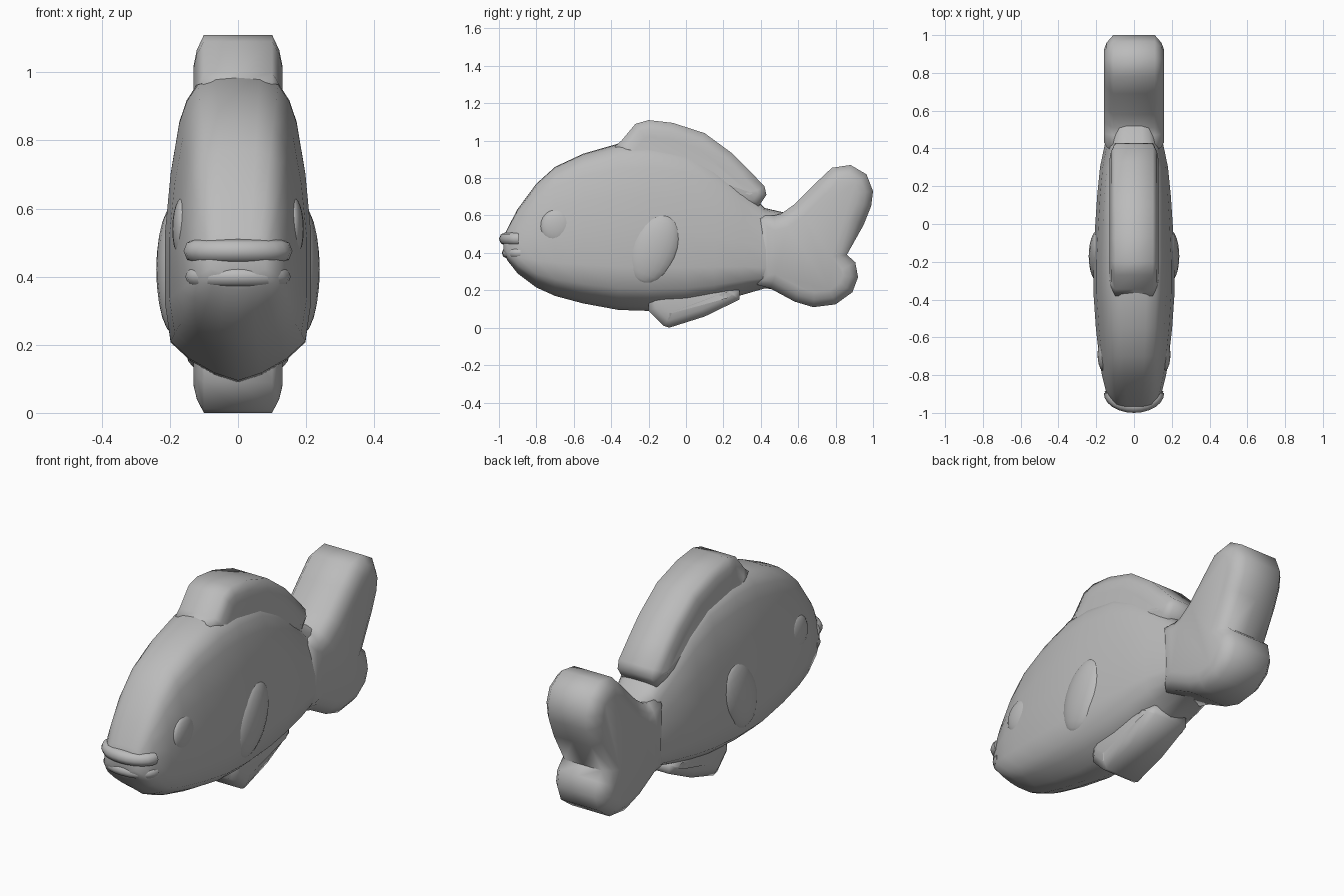
import bpy, bmesh, math
from mathutils import Vector

if "Cube" in bpy.data.objects:
    bpy.data.objects.remove(bpy.data.objects["Cube"])

GREY = (0.5, 0.5, 0.5, 1)
mat = bpy.data.materials.new("plain grey")
mat.use_nodes = True
mat.diffuse_color = GREY
mat.node_tree.nodes["Principled BSDF"].inputs["Base Color"].default_value = GREY


def finish(name, bm, angle=75):
    bmesh.ops.recalc_face_normals(bm, faces=bm.faces)
    mesh = bpy.data.meshes.new(name)
    bm.to_mesh(mesh)
    bm.free()
    mesh.materials.append(mat)
    obj = bpy.data.objects.new(name, mesh)
    bpy.context.collection.objects.link(obj)
    bpy.ops.object.select_all(action='DESELECT')
    obj.select_set(True)
    bpy.context.view_layer.objects.active = obj
    bpy.ops.object.shade_smooth_by_angle(angle=math.radians(angle))
    return obj


def loft(name, sections, profile):
    """Rings along y; profile holds (width share, height share) from top to bottom."""
    bm = bmesh.new()
    loop = profile + [(-x, z) for x, z in profile[-2:0:-1]]
    rings = [[bm.verts.new((x * w, y, lo + z * (hi - lo))) for x, z in loop]
             for y, hi, lo, w in sections]
    for a, b in zip(rings, rings[1:]):
        for i in range(len(loop)):
            j = (i + 1) % len(loop)
            bm.faces.new((a[i], a[j], b[j], b[i]))
    bm.faces.new(rings[0])
    bm.faces.new(rings[-1])
    return finish(name, bm)


def slab(name, outline, rim, inset, swell):
    """Thick fin cut from a side outline, its flanks swelling beyond the rim."""
    bm = bmesh.new()
    sides = [[bm.verts.new((s * rim, y, z)) for y, z in outline] for s in (-1, 0, 1)]
    n = len(outline)
    for a, b in zip(sides, sides[1:]):
        for i in range(n):
            j = (i + 1) % n
            bm.faces.new((a[i], a[j], b[j], b[i]))
    caps = [bm.faces.new(sides[0]), bm.faces.new(sides[2])]
    bmesh.ops.recalc_face_normals(bm, faces=bm.faces)
    for share in (0.7, 0.3):
        bmesh.ops.inset_region(bm, faces=caps, thickness=inset / 2, depth=swell * share)
    return finish(name, bm)


def blob(name, centre, radii, tilt=0):
    bm = bmesh.new()
    bmesh.ops.create_uvsphere(bm, u_segments=20, v_segments=12, radius=1)
    bmesh.ops.scale(bm, vec=radii, verts=bm.verts)
    obj = finish(name, bm)
    obj.location = centre
    obj.rotation_euler.x = tilt
    return obj


# Body: tall rounded cross-section, blunt head, narrow tail root
profile = [(0, 1), (0.3, 0.996), (0.55, 0.975), (0.7, 0.92), (0.8, 0.85), (0.92, 0.68),
           (1, 0.48), (1, 0.26), (0.92, 0.13), (0.65, 0.07), (0.32, 0.025), (0, 0)]
loft("body", [
    (-0.975, 0.49, 0.4, 0.08), (-0.955, 0.53, 0.36, 0.115), (-0.9, 0.635, 0.29, 0.145),
    (-0.8, 0.77, 0.215, 0.17), (-0.7, 0.86, 0.17, 0.185), (-0.55, 0.93, 0.13, 0.202),
    (-0.36, 0.985, 0.095, 0.215), (-0.2, 0.99, 0.09, 0.215), (0, 0.96, 0.1, 0.205),
    (0.15, 0.88, 0.13, 0.195), (0.3, 0.76, 0.175, 0.18), (0.42, 0.64, 0.21, 0.155),
    (0.55, 0.61, 0.2, 0.135)], profile)

# Dorsal fin
slab("dorsal_fin", [
    (-0.38, 0.97), (-0.345, 1.0), (-0.27, 1.09), (-0.2, 1.11), (-0.07, 1.095), (0.1, 1.04),
    (0.25, 0.93), (0.33, 0.85), (0.42, 0.755), (0.43, 0.71), (0.39, 0.65),
    (0.25, 0.62), (0, 0.75), (-0.3, 0.85)], 0.1, 0.09, 0.03)

# Two-lobed tail fin
slab("tail_fin", [
    (0.38, 0.6), (0.47, 0.6), (0.51, 0.61), (0.58, 0.66), (0.69, 0.77), (0.78, 0.855),
    (0.88, 0.87), (0.965, 0.82), (1.0, 0.73), (0.99, 0.65), (0.95, 0.55), (0.86, 0.39),
    (0.905, 0.35), (0.92, 0.27), (0.89, 0.19), (0.8, 0.125), (0.68, 0.11), (0.58, 0.14),
    (0.45, 0.21), (0.38, 0.23)], 0.11, 0.08, 0.05)

# Belly fin
slab("belly_fin", [
    (-0.2, 0.09), (-0.12, 0.01), (-0.09, 0), (0.1, 0.06), (0.285, 0.15), (0.285, 0.2),
    (0.15, 0.27), (0, 0.3), (-0.2, 0.25)], 0.1, 0.08, 0.03)

# Side fins and eyes
for side, word in ((1, "left"), (-1, "right")):
    blob(word + "_side_fin", (side * 0.185, -0.17, 0.42), (0.055, 0.13, 0.2), -0.4)
    blob(word + "_eye", (side * 0.16, -0.69, 0.54), (0.033, 0.09, 0.095))


# Lips: bowed tubes across the snout
def lip(name, z, front, thick):
    bm = bmesh.new()
    rings = []
    for i in range(13):
        a = math.pi * (i / 12 - 0.5)
        centre = Vector((0.125 * math.sin(a), front + 0.07 * (1 - math.cos(a)), z))
        out = Vector((math.sin(a), -math.cos(a), 0))
        rings.append([bm.verts.new(centre + thick * (out * math.cos(t) + Vector((0, 0, math.sin(t)))))
                      for t in (math.tau * k / 8 for k in range(8))])
    for a, b in zip(rings, rings[1:]):
        for k in range(8):
            bm.faces.new((a[k], a[k - 1], b[k - 1], b[k]))
    bm.faces.new(rings[0])
    bm.faces.new(rings[-1])
    finish(name, bm)


lip("upper_lip", 0.475, -0.965, 0.035)
lip("lower_lip", 0.4, -0.955, 0.03)
